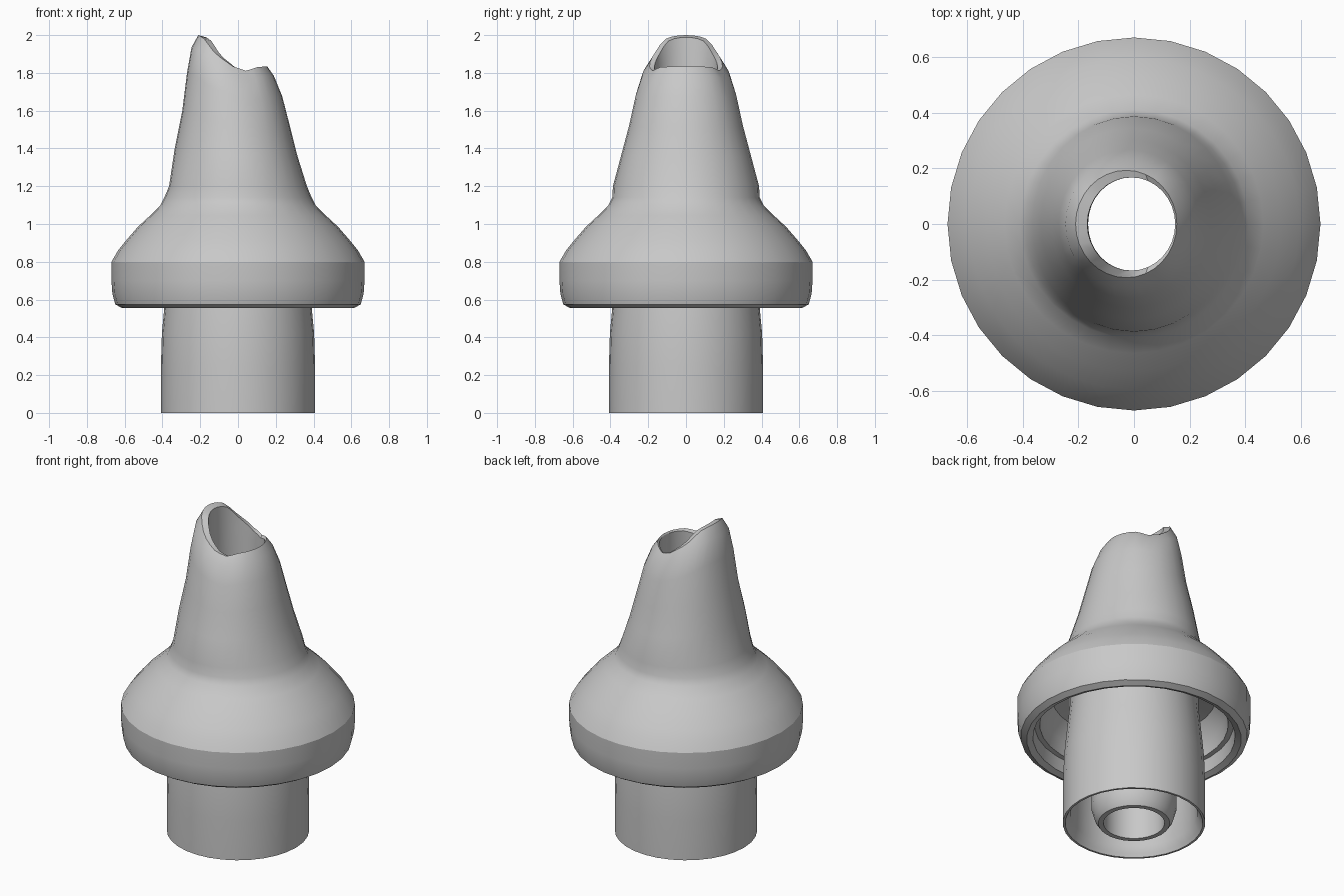
import bpy, bmesh, math

cube = bpy.data.objects.get("Cube")
if cube:
    bpy.data.objects.remove(cube, do_unlink=True)

SEGMENTS = 32
NECK_Z = 1.2

grey = bpy.data.materials.new("plain grey")
grey.use_nodes = True
COLOUR = (0.58, 0.58, 0.58, 1)
grey.diffuse_color = COLOUR
grey.node_tree.nodes["Principled BSDF"].inputs["Base Color"].default_value = COLOUR

# Height of the broken rim, against the cosine of the angle
RIM = [(-1, 2.0), (-0.85, 1.985), (-0.5, 1.9), (0, 1.835),
       (0.4, 1.81), (0.7, 1.83), (1, 1.835)]


def rim_height(c):
    for (a, za), (b, zb) in zip(RIM, RIM[1:]):
        if c <= b:
            return za + (zb - za) * (c - a) / (b - a)
    return RIM[-1][1]


def plain_ring(r, z):
    """Round ring at a fixed height."""
    return [(r * math.cos(a), r * math.sin(a), z) for a in ANGLES]


def tower_ring(r, t, shift, stretch=1.06):
    """Leaning oval ring, a fraction t of the way from the neck to the rim."""
    ring = []
    for a in ANGLES:
        c = math.cos(a)
        z = NECK_Z + t * (rim_height(c) - NECK_Z)
        ring.append((r * c + shift, r * stretch * math.sin(a), z))
    return ring


ANGLES = [2 * math.pi * i / SEGMENTS for i in range(SEGMENTS)]

# Socket tube, skirt and shoulder, from the bore mouth outward and up
LOWER = [(0.175, 0), (0.205, 0), (0.225, 0.03), (0.245, 0.1), (0.245, 0.42),
         (0.35, 0.42), (0.365, 0.06), (0.385, 0.02), (0.395, 0),
         (0.408, 0), (0.408, 0.25), (0.403, 0.42), (0.39, 0.56), (0.37, 0.75),
         (0.37, 0.85), (0.47, 0.83), (0.53, 0.74), (0.54, 0.65),
         (0.57, 0.65), (0.58, 0.57), (0.615, 0.555), (0.65, 0.575),
         (0.665, 0.63), (0.67, 0.7), (0.67, 0.8), (0.635, 0.86), (0.595, 0.91),
         (0.53, 0.985), (0.465, 1.045), (0.41, 1.1), (0.39, 1.14)]
# Outer tower wall, then over the rim and back down the bore
TOWER = [(0.365, 0, 0), (0.325, 0.25, -0.01), (0.285, 0.5, -0.01),
         (0.252, 0.75, -0.018), (0.218, 0.92, -0.028), (0.182, 1, -0.028),
         (0.158, 0.985, -0.01), (0.158, 0.85, -0.008), (0.165, 0.4, 0)]

rings = [plain_ring(r, z) for r, z in LOWER]
rings += [tower_ring(*row) for row in TOWER]
rings.append(plain_ring(0.172, 1.0))

bm = bmesh.new()
loops = [[bm.verts.new(p) for p in ring] for ring in rings]
for k, low in enumerate(loops):
    high = loops[(k + 1) % len(loops)]
    for i in range(SEGMENTS):
        j = (i + 1) % SEGMENTS
        bm.faces.new((low[i], low[j], high[j], high[i]))
bmesh.ops.recalc_face_normals(bm, faces=bm.faces)
mesh = bpy.data.meshes.new("hollow_nozzle")
bm.to_mesh(mesh)
bm.free()
mesh.materials.append(grey)

nozzle = bpy.data.objects.new("hollow_nozzle", mesh)
bpy.context.collection.objects.link(nozzle)
bpy.context.view_layer.objects.active = nozzle
nozzle.select_set(True)
bpy.ops.object.shade_smooth_by_angle(angle=math.radians(30))
